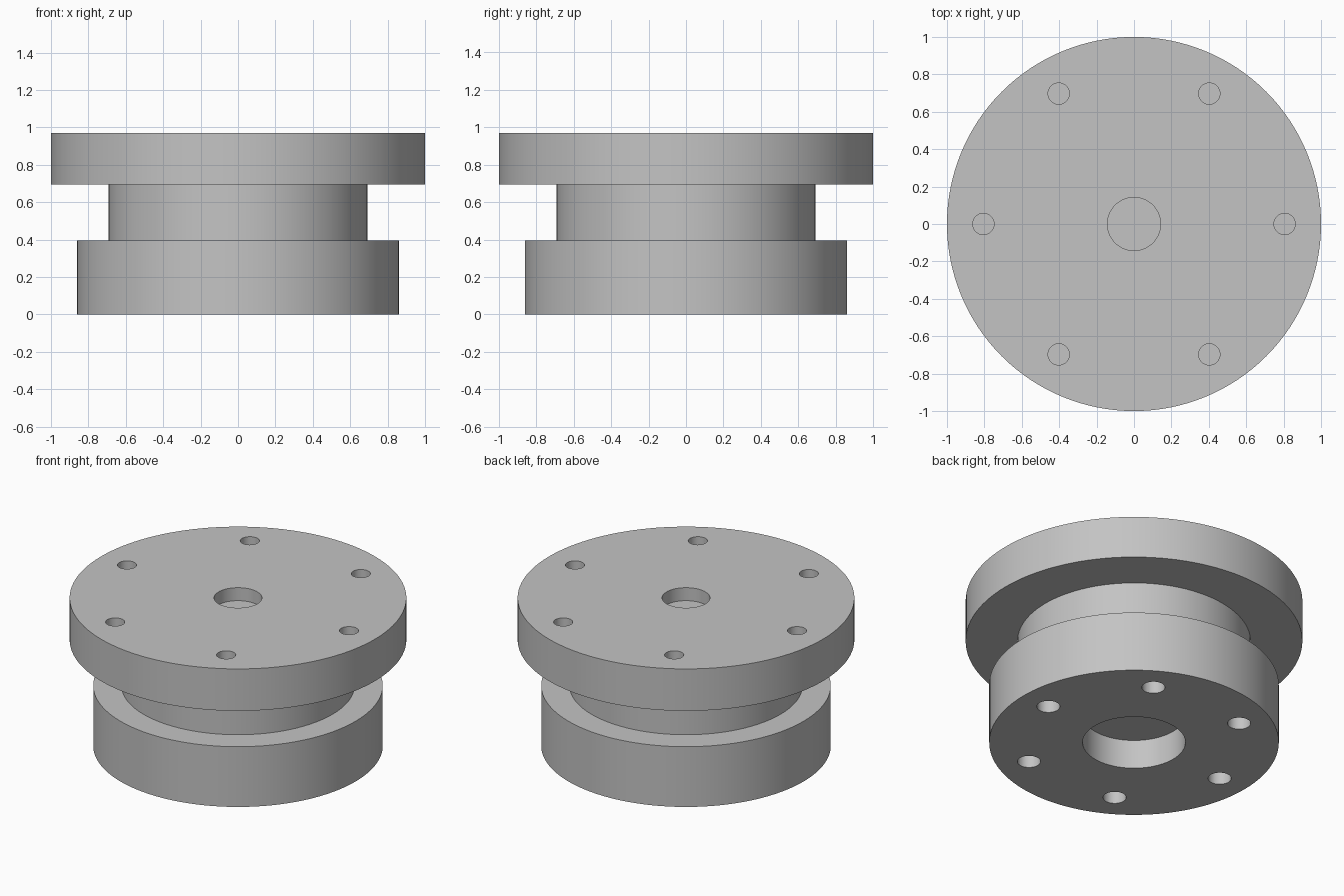
import bpy, bmesh, math
from mathutils import Matrix, Vector

if "Cube" in bpy.data.objects:
    bpy.data.objects.remove(bpy.data.objects["Cube"], do_unlink=True)

HEIGHT = 0.97
SEGMENTS = 128

# One plain grey metal
GREY = (0.55, 0.55, 0.55, 1.0)
metal = bpy.data.materials.new("grey_metal")
metal.use_nodes = True
metal.diffuse_color = GREY
metal.node_tree.nodes["Principled BSDF"].inputs["Base Color"].default_value = GREY


def add_object(name, bm):
    bmesh.ops.recalc_face_normals(bm, faces=bm.faces)
    mesh = bpy.data.meshes.new(name)
    bm.to_mesh(mesh)
    bm.free()
    obj = bpy.data.objects.new(name, mesh)
    mesh.materials.append(metal)
    bpy.context.collection.objects.link(obj)
    return obj


def lathe(name, profile):
    """Turn an (r, z) profile around the z axis."""
    bm = bmesh.new()
    verts = [bm.verts.new((r, 0, z)) for r, z in profile]
    edges = [bm.edges.new(pair) for pair in zip(verts, verts[1:])]
    bmesh.ops.spin(bm, geom=verts + edges, cent=(0, 0, 0), axis=(0, 0, 1),
                   angle=math.tau, steps=SEGMENTS, use_merge=True)
    bmesh.ops.remove_doubles(bm, verts=bm.verts, dist=1e-5)
    return add_object(name, bm)


def hole_ring(bm, radius, circle, z_low, z_high):
    """Six cylinders evenly spaced on a bolt circle."""
    for i in range(6):
        spot = Matrix.Rotation(i * math.tau / 6, 3, "Z") @ Vector((circle, 0, 0))
        spot.z = (z_low + z_high) / 2
        bmesh.ops.create_cone(bm, cap_ends=True, segments=32, radius1=radius,
                              radius2=radius, depth=z_high - z_low,
                              matrix=Matrix.Translation(spot))


# Turned body: base, neck and flange, with a blind recess at each end
body = lathe("flanged_hub", [
    (0, 0.19), (0.305, 0.19), (0.305, 0),        # bottom recess
    (0.86, 0), (0.86, 0.395),                    # base
    (0.692, 0.395), (0.692, 0.695),              # neck
    (1, 0.695), (1, HEIGHT),                     # flange
    (0.142, HEIGHT), (0.142, 0.885), (0, 0.885)  # top recess
])

# Blind bolt holes in the flange and the base
bm = bmesh.new()
hole_ring(bm, 0.057, 0.805, HEIGHT - 0.14, HEIGHT + 0.1)
hole_ring(bm, 0.069, 0.664, -0.1, 0.19)
cutter = add_object("bolt_hole_cutter", bm)
cutter.hide_render = True

cut = body.modifiers.new("bolt_holes", "BOOLEAN")
cut.operation = "DIFFERENCE"
cut.solver = "EXACT"
cut.object = cutter

bpy.ops.object.select_all(action="DESELECT")
body.select_set(True)
bpy.context.view_layer.objects.active = body
bpy.ops.object.modifier_apply(modifier=cut.name)
bpy.data.objects.remove(cutter, do_unlink=True)
bpy.ops.object.shade_smooth_by_angle(angle=math.radians(30))
